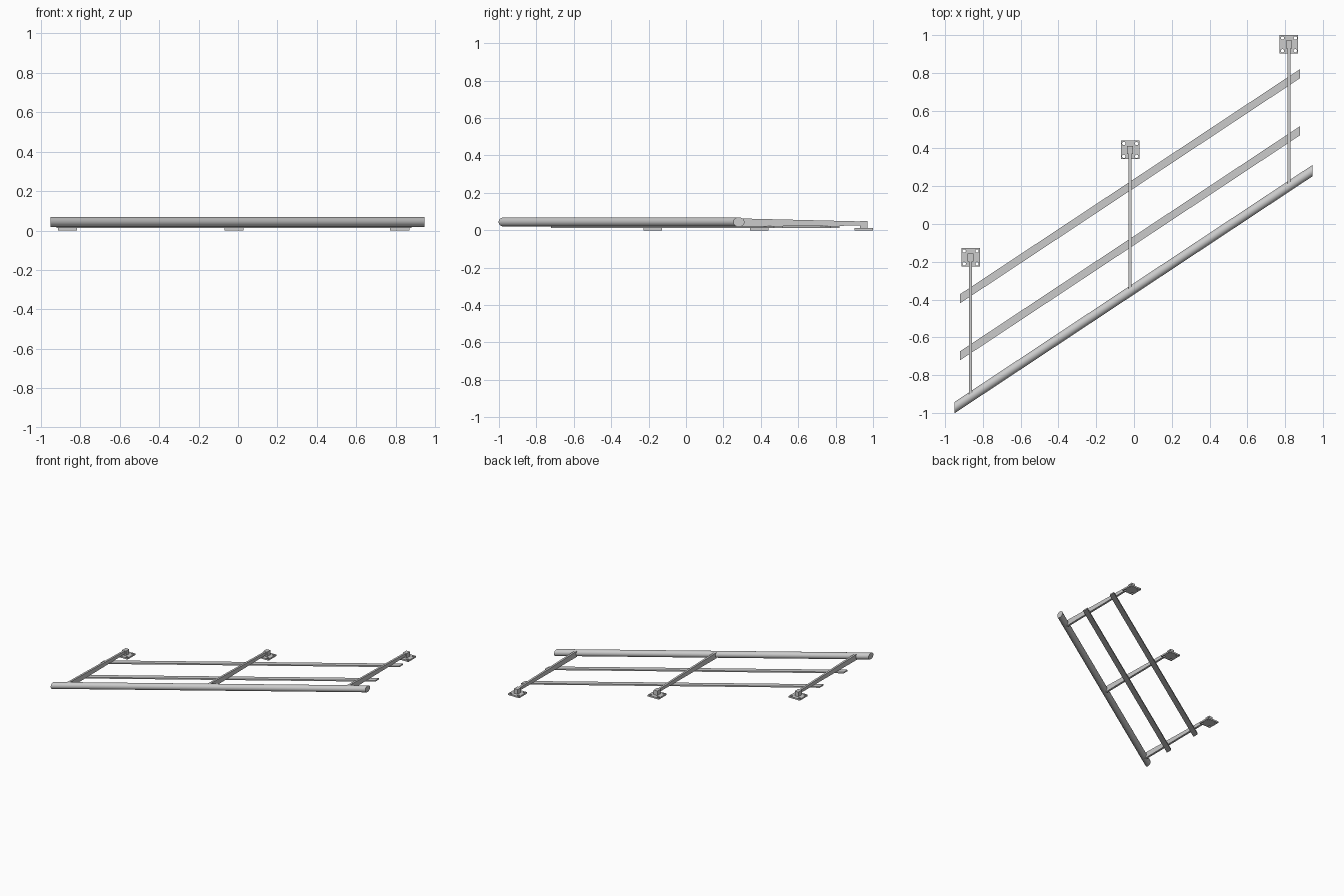
import bpy, bmesh, math

if "Cube" in bpy.data.objects:
    bpy.data.objects.remove(bpy.data.objects["Cube"])

SLOPE = 0.662
COS = math.cos(math.atan(SLOPE))
RAIL_R = 0.025
RAIL_Y = -0.343          # rail centre height at x = 0
STATIONS = [(-0.865, -0.177), (-0.02, 0.392), (0.82, 0.951)]  # wall plate centres


def loft(name, ring_a, ring_b):
    """Closed solid between two matching rings of points."""
    bm = bmesh.new()
    a = [bm.verts.new(p) for p in ring_a]
    b = [bm.verts.new(p) for p in ring_b]
    n = len(a)
    bm.faces.new(a)
    bm.faces.new(b[::-1])
    for i in range(n):
        j = (i + 1) % n
        bm.faces.new((a[i], b[i], b[j], a[j]))
    bmesh.ops.recalc_face_normals(bm, faces=bm.faces[:])
    me = bpy.data.meshes.new(name)
    bm.to_mesh(me)
    bm.free()
    ob = bpy.data.objects.new(name, me)
    bpy.context.collection.objects.link(ob)
    return ob


def box(name, x0, x1, y0, y1, z0, z1):
    ring = [(x0, y0), (x1, y0), (x1, y1), (x0, y1)]
    return loft(name, [(x, y, z0) for x, y in ring], [(x, y, z1) for x, y in ring])


def rail_ring(x, n=40):
    # plumb-cut end: the round section is stretched along y
    y = RAIL_Y + SLOPE * x
    return [(x, y + RAIL_R / COS * math.cos(t), 0.044 + RAIL_R * math.sin(t))
            for t in (2 * math.pi * i / n for i in range(n))]


def bar_ring(x, y):
    h = 0.024
    return [(x, y - h, 0.012), (x, y + h, 0.012), (x, y + h, 0.022), (x, y - h, 0.022)]


# round sloping handrail
rail = loft("handrail", rail_ring(-0.95), rail_ring(0.945))
bpy.context.view_layer.objects.active = rail
rail.select_set(True)
bpy.ops.object.shade_smooth_by_angle(angle=math.radians(35))
rail.select_set(False)

# two flat bars under the posts
for name, y in (("upper_flat_bar", 0.214), ("lower_flat_bar", -0.088)):
    loft(name, bar_ring(-0.92, y - 0.92 * SLOPE), bar_ring(0.88, y + 0.88 * SLOPE))

for k, (px, py) in enumerate(STATIONS, 1):
    # tapered post, deep at the rail and slim at the wall plate
    w = 0.008
    ya, yb = RAIL_Y + SLOPE * px + 0.012, py
    loft(f"post_{k}",
         [(px - w, ya, 0.019), (px + w, ya, 0.019), (px + w, ya, 0.065), (px - w, ya, 0.065)],
         [(px - w, yb, 0.025), (px + w, yb, 0.025), (px + w, yb, 0.047), (px - w, yb, 0.047)])
    # stub between post and plate
    box(f"stub_{k}", px - 0.016, px + 0.016, py - 0.022, py + 0.02, 0.002, 0.049)
    # wall plate with four bolt holes
    plate = box(f"wall_plate_{k}", px - 0.049, px + 0.049, py - 0.049, py + 0.049, 0, 0.012)
    for sx in (-1, 1):
        for sy in (-1, 1):
            bpy.ops.mesh.primitive_cylinder_add(vertices=20, radius=0.009, depth=0.06,
                                                location=(px + sx * 0.034, py + sy * 0.034, 0.006))
            cutter = bpy.context.object
            cutter.name = f"hole_cutter_{k}"
            mod = plate.modifiers.new("hole", 'BOOLEAN')
            mod.operation = 'DIFFERENCE'
            mod.solver = 'EXACT'
            mod.object = cutter
            bpy.context.view_layer.objects.active = plate
            bpy.ops.object.modifier_apply(modifier=mod.name)
            bpy.data.objects.remove(cutter, do_unlink=True)
